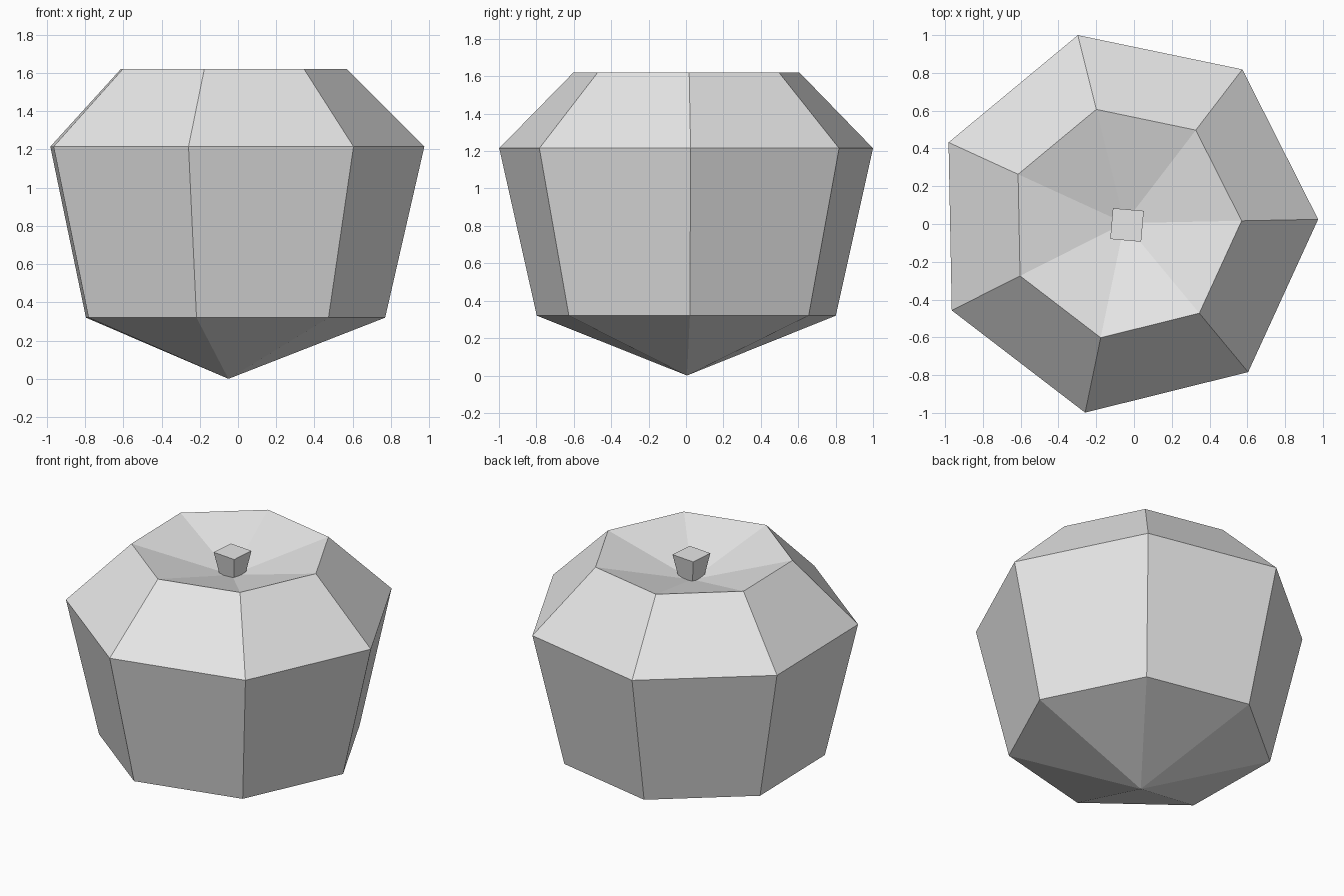
import bpy
import math

cube = bpy.data.objects.get("Cube")
if cube:
    bpy.data.objects.remove(cube, do_unlink=True)

# One plain grey for everything
grey = bpy.data.materials.new("light grey")
grey.use_nodes = True
colour = (0.8, 0.8, 0.8, 1.0)
grey.diffuse_color = colour
grey.node_tree.nodes["Principled BSDF"].inputs["Base Color"].default_value = colour


def lathe(name, profile, sides, turn, centre):
    """Flat-sided solid from (radius, z) rings; a zero radius makes a tip."""
    verts, faces, rings = [], [], []
    for radius, z in profile:
        count = sides if radius else 1
        start = len(verts)
        for i in range(count):
            a = math.radians(turn) + math.tau * i / sides
            verts.append((centre[0] + radius * math.cos(a),
                          centre[1] + radius * math.sin(a), z))
        rings.append([start + i % count for i in range(sides)])
    for low, high in zip(rings, rings[1:]):
        for i in range(sides):
            j = (i + 1) % sides
            # Repeated tip indices collapse a quad into a triangle
            faces.append(list(dict.fromkeys((low[i], low[j], high[j], high[i]))))
    # Close open ends
    if profile[0][0]:
        faces.append(rings[0][::-1])
    if profile[-1][0]:
        faces.append(rings[-1])
    mesh = bpy.data.meshes.new(name)
    mesh.from_pydata(verts, [], faces)
    mesh.materials.append(grey)
    obj = bpy.data.objects.new(name, mesh)
    bpy.context.collection.objects.link(obj)
    return obj


# Seven-sided body: pointed base, flared wall, shoulder and sunken top
lathe("body", [(0, 0), (0.82, 0.32), (1.025, 1.215), (0.62, 1.62), (0, 1.45)],
      7, 1.1, (-0.05, 0.005))

# Short four-sided stem, wider at the top, rooted in the hollow
lathe("stem", [(0.074, 1.44), (0.116, 1.615)], 4, 40, (-0.037, -0.005))
